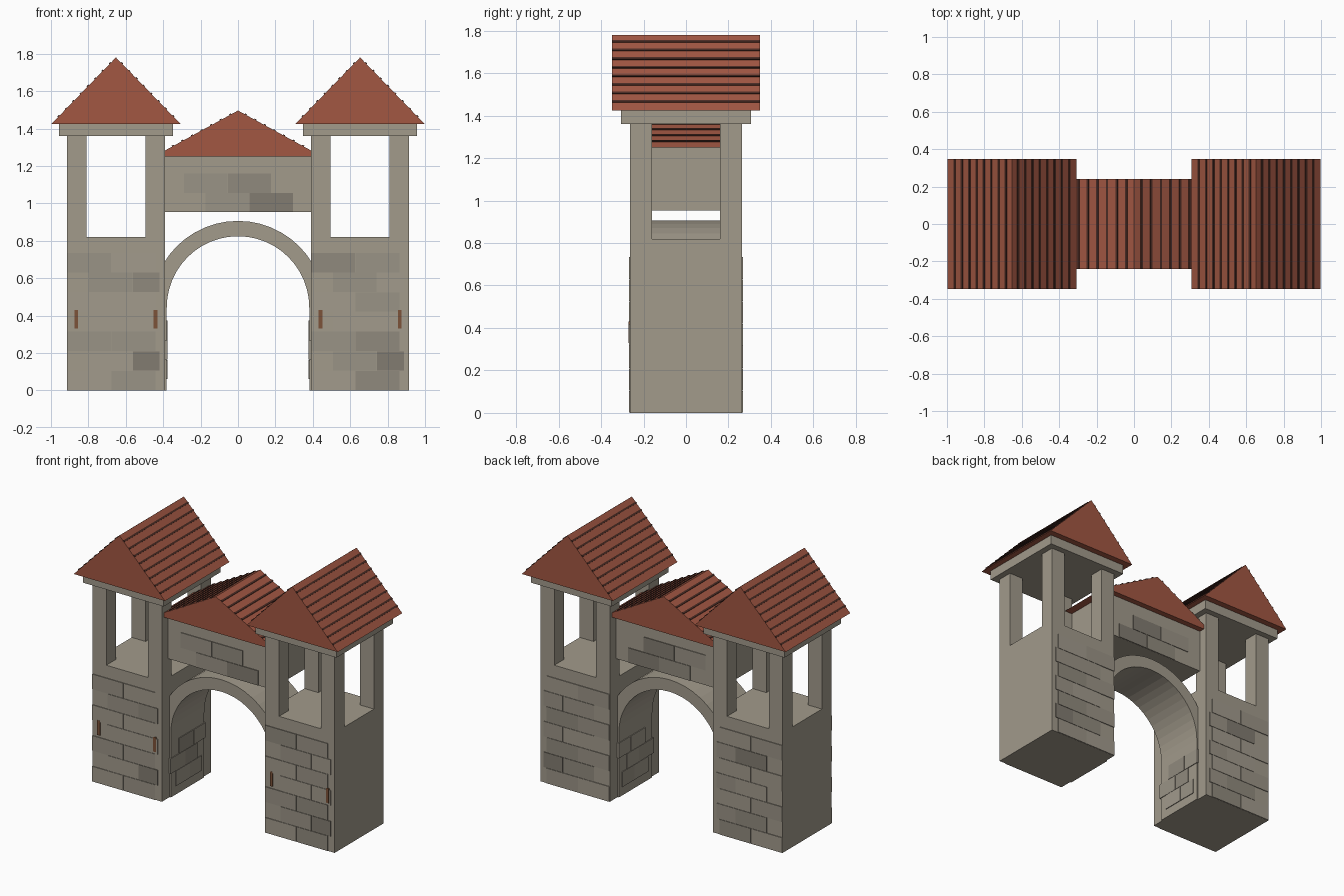
import bpy, bmesh, math, random
from mathutils import Matrix, Vector

if "Cube" in bpy.data.objects:
    bpy.data.objects.remove(bpy.data.objects["Cube"])

random.seed(4)


def mat(name, r, g, b):
    m = bpy.data.materials.new(name)
    m.diffuse_color = (r, g, b, 1)
    m.use_nodes = True
    m.node_tree.nodes["Principled BSDF"].inputs["Base Color"].default_value = m.diffuse_color
    return m


STONE = mat("stone", 0.36, 0.325, 0.26)
SHADES = [mat("stone_shade_%d" % i, 0.36 * k, 0.325 * k, 0.265 * k)
          for i, k in enumerate((1.0, 0.9, 0.78, 0.62))]
TILE = mat("roof_tile", 0.36, 0.095, 0.055)
JOINT = mat("roof_joint", 0.07, 0.025, 0.018)
WOOD = mat("wood", 0.2, 0.085, 0.04)


def finish(name, bm, mats):
    bmesh.ops.recalc_face_normals(bm, faces=bm.faces)
    me = bpy.data.meshes.new(name)
    bm.to_mesh(me)
    bm.free()
    for m in mats:
        me.materials.append(m)
    ob = bpy.data.objects.new(name, me)
    bpy.context.collection.objects.link(ob)
    return ob


def add_box(bm, x0, x1, y0, y1, z0, z1, idx=0):
    """Axis-aligned box given by its limits."""
    m = Matrix.Translation(((x0 + x1) / 2, (y0 + y1) / 2, (z0 + z1) / 2)) \
        @ Matrix.Diagonal((x1 - x0, y1 - y0, z1 - z0, 1))
    new = bmesh.ops.create_cube(bm, size=1, matrix=m)["verts"]
    for f in {f for v in new for f in v.link_faces}:
        f.material_index = idx


def box(name, *lim, m=STONE):
    bm = bmesh.new()
    add_box(bm, *lim)
    return finish(name, bm, [m])


def extrude_profile(name, pts, depth, m):
    """Profile in xz, extruded symmetrically along y."""
    bm = bmesh.new()
    f = bm.faces.new([bm.verts.new((x, -depth, z)) for x, z in pts])
    new = bmesh.ops.extrude_face_region(bm, geom=[f])["geom"]
    bmesh.ops.translate(bm, vec=(0, 2 * depth, 0),
                        verts=[v for v in new if isinstance(v, bmesh.types.BMVert)])
    return finish(name, bm, [m])


def gable_roof(name, cx, half, depth, z0, z1, rows):
    """Triangular roof with its ridge along y and dark joint strips on both slopes."""
    extrude_profile(name, [(cx - half, z0), (cx + half, z0), (cx, z1)], depth, TILE)
    bm = bmesh.new()
    ang = math.atan2(z1 - z0, half)
    for s in (-1, 1):
        for i in range(1, rows + 1):
            t = i / (rows + 0.8)
            m = Matrix.Translation((cx + s * half * (1 - t), 0, z0 + (z1 - z0) * t)) \
                @ Matrix.Rotation(s * ang, 4, 'Y') \
                @ Matrix.Diagonal((0.012, 2 * depth, 0.01, 1))
            bmesh.ops.create_cube(bm, size=1, matrix=m)
    finish(name + "_joints", bm, [JOINT])


def stones(name, rows, half_depth):
    """Slightly raised blocks on the front and back; rows = (z0, z1, edges)."""
    bm = bmesh.new()
    for s in (-1, 1):
        for z0, z1, xs in rows:
            for a, b in zip(xs, xs[1:]):
                k = random.choice((0, 0, 1, 1, 2, 3))
                y = sorted((s * (half_depth - 0.02), s * (half_depth + 0.005)))
                add_box(bm, a + 0.001, b - 0.001, *y, z0 + 0.001, z1 - 0.001, k)
    finish(name, bm, SHADES)


# Towers
for side, cx in (("left", -0.6525), ("right", 0.6525)):
    s = -1 if cx < 0 else 1
    box(side + "_tower_base", cx - 0.2625, cx + 0.2625, -0.264, 0.264, 0, 0.82)
    # block courses
    rows = []
    for r in range(7):
        xs = (-0.262, -0.025, 0.213) if r % 2 == 0 else (-0.145, 0.09, 0.235)
        rows.append((r * 0.105, r * 0.105 + 0.105, [cx + x for x in xs]))
    stones(side + "_tower_stones", rows, 0.264)
    # blocks on the passage side
    bm = bmesh.new()
    for r, ys in enumerate(((-0.13, 0.02, 0.15), (-0.19, -0.03, 0.1), (-0.1, 0.06, 0.19))):
        for a, b in zip(ys, ys[1:]):
            x = sorted((s * 0.376, s * 0.4))
            add_box(bm, *x, a, b - 0.002, 0.06 + r * 0.105, 0.163 + r * 0.105, random.choice((0, 1, 2)))
    finish(side + "_passage_stones", bm, SHADES)
    # wooden slits on the front
    for i, dx in enumerate((-0.212, 0.212)):
        box("%s_slit_%d" % (side, i), cx + dx - 0.01, cx + dx + 0.01, -0.271, -0.25, 0.33, 0.43, m=WOOD)
    # corner posts of the open lookout
    for i, (px, py) in enumerate(((-1, -1), (1, -1), (-1, 1), (1, 1))):
        x, y = cx + px * 0.21, py * 0.212
        box("%s_post_%d" % (side, i), x - 0.0525, x + 0.0525, y - 0.052, y + 0.052, 0.82, 1.365)
    box(side + "_roof_slab", cx - 0.305, cx + 0.305, -0.305, 0.305, 1.36, 1.426)
    gable_roof(side + "_roof", cx, 0.3445, 0.348, 1.425, 1.78, 8)

# Arch with legs to the ground
N, CZ, RI, RO = 24, 0.443, 0.381, 0.463
angles = [math.pi * i / N for i in range(N + 1)]
pts = [(RO, 0)] + [(RO * math.cos(a), CZ + RO * math.sin(a)) for a in angles] + [(-RO, 0), (-RI, 0)]
pts += [(RI * math.cos(a), CZ + RI * math.sin(a)) for a in reversed(angles)] + [(RI, 0)]
extrude_profile("arch", pts, 0.18, STONE)

# Bridge wall and its roof
box("bridge_wall", -0.392, 0.392, -0.2, 0.2, 0.953, 1.252)
stones("bridge_stones", [(0.953, 1.055, (-0.175, 0.06, 0.295)),
                         (1.055, 1.16, (-0.29, -0.055, 0.178))], 0.2)
gable_roof("bridge_roof", 0, 0.45, 0.24, 1.25, 1.496, 8)
